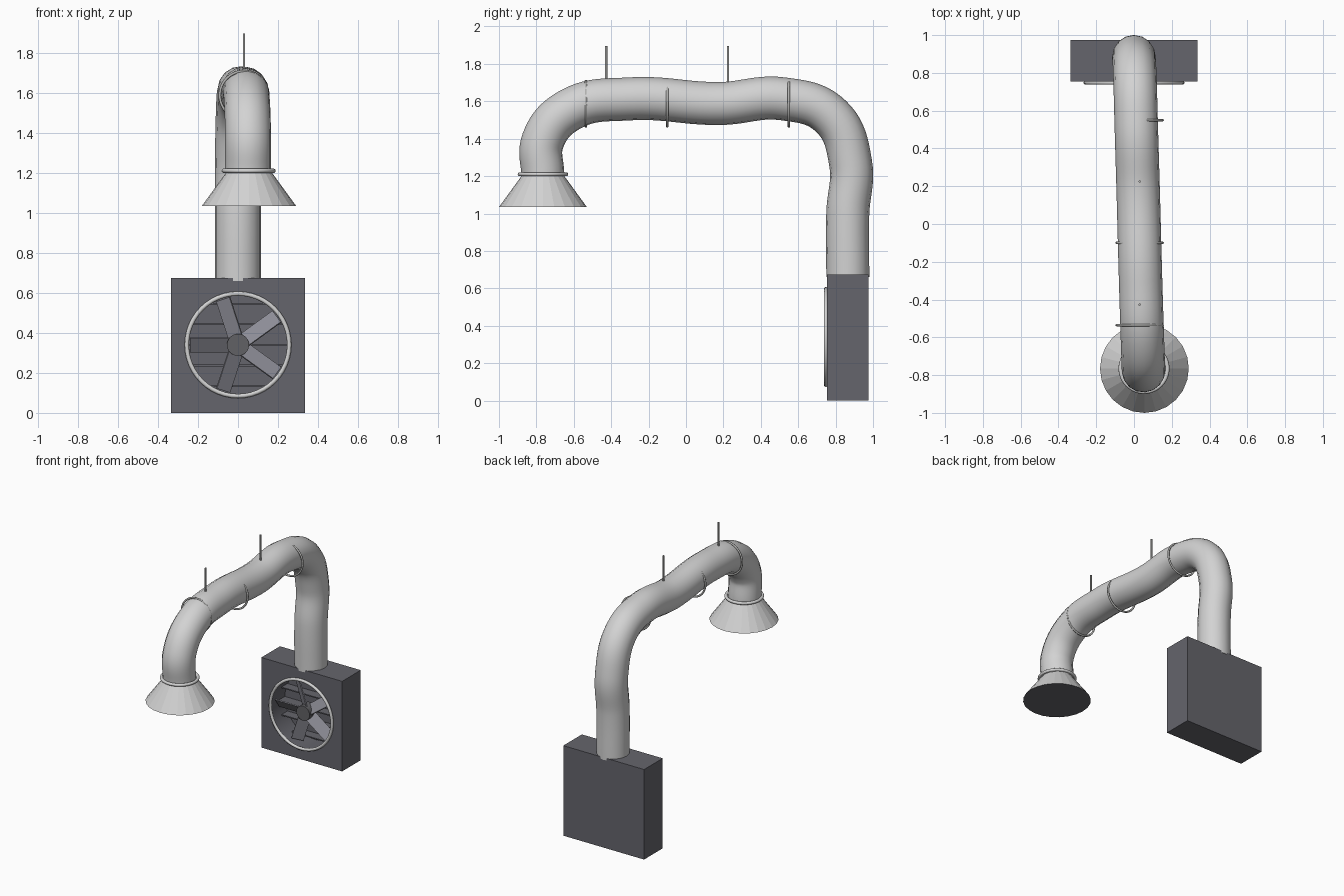
import bpy, math
from mathutils import Matrix, Vector

cube = bpy.data.objects.get("Cube")
if cube:
    bpy.data.objects.remove(cube, do_unlink=True)


def material(name, r, g, b):
    m = bpy.data.materials.new(name)
    m.use_nodes = True
    m.diffuse_color = (r, g, b, 1)
    m.node_tree.nodes["Principled BSDF"].inputs["Base Color"].default_value = (r, g, b, 1)
    return m


LIGHT = material("light_sheet_metal", 0.65, 0.65, 0.65)
STEEL = material("bracket_steel", 0.45, 0.45, 0.44)
DARK = material("dark_housing", 0.13, 0.13, 0.15)
BLADE = material("fan_blade_grey", 0.27, 0.27, 0.31)
HUB = material("fan_hub_grey", 0.12, 0.12, 0.13)


def finish(name, mat, smooth=False):
    ob = bpy.context.object
    ob.name = name
    ob.data.materials.clear()
    ob.data.materials.append(mat)
    if smooth:
        bpy.ops.object.shade_smooth_by_angle(angle=math.radians(40))
    return ob


def box(name, loc, size, mat, matrix=None):
    bpy.ops.mesh.primitive_cube_add(size=1)
    ob = finish(name, mat)
    ob.data.transform(Matrix.Diagonal((*size, 1)))
    ob.data.transform(Matrix.Translation(loc))
    if matrix:
        ob.data.transform(matrix)
    return ob


def cylinder(name, loc, r, depth, mat, along_y=False, sides=32):
    rot = (math.pi / 2, 0, 0) if along_y else (0, 0, 0)
    bpy.ops.mesh.primitive_cylinder_add(vertices=sides, radius=r, depth=depth, location=loc, rotation=rot)
    return finish(name, mat, True)


def ring(name, loc, major, minor, mat, along_y=False):
    rot = (math.pi / 2, 0, 0) if along_y else (0, 0, 0)
    bpy.ops.mesh.primitive_torus_add(major_radius=major, minor_radius=minor, major_segments=48,
                                     minor_segments=10, location=loc, rotation=rot)
    return finish(name, mat, True)


# Housing with a round recess for the fan
FAN_Z = 0.34
housing = box("housing", (0, 0.865, 0.3375), (0.67, 0.22, 0.675), DARK)
cutter = cylinder("recess_cutter", (0, 0.80, FAN_Z), 0.255, 0.24, DARK, True, 48)
cutter.hide_render = True
cut = housing.modifiers.new("recess", "BOOLEAN")
cut.operation = "DIFFERENCE"
cut.solver = "EXACT"
cut.object = cutter
bpy.ops.object.select_all(action="DESELECT")
bpy.context.view_layer.objects.active = housing
housing.select_set(True)
bpy.ops.object.modifier_apply(modifier="recess")
bpy.data.objects.remove(cutter, do_unlink=True)
bpy.ops.object.shade_smooth_by_angle(angle=math.radians(30))

# Fan: rim, hub, five pitched blades
ring("fan_rim", (0, 0.748, FAN_Z), 0.256, 0.011, LIGHT, True)
cylinder("fan_hub", (0, 0.81, FAN_Z), 0.055, 0.08, HUB, True)
for i in range(5):
    spin = Matrix.Rotation(math.radians(36 + 72 * i), 4, "Y").inverted()
    pitch = Matrix.Rotation(math.radians(-35), 4, "X")
    place = Matrix.Translation((0, 0.81, FAN_Z)) @ spin @ pitch
    box(f"fan_blade_{i + 1}", (0.14, 0, 0), (0.2, 0.008, 0.085), BLADE, place)

# Horizontal slats behind the fan
for i in range(-2, 3):
    z = 0.103 * i
    width = 2 * math.sqrt(0.252 ** 2 - z * z)
    box(f"slat_{i + 3}", (0, 0.88, FAN_Z + z), (width, 0.07, 0.008), DARK)

# Duct swept along a smooth path
path = [(0, 0.865, 0.66), (0, 0.865, 1.0), (0.0, 0.88, 1.27), (0.005, 0.775, 1.52),
        (0.012, 0.52, 1.613), (0.022, 0.18, 1.588), (0.035, -0.3, 1.613),
        (0.045, -0.62, 1.555), (0.05, -0.765, 1.39), (0.05, -0.765, 1.2)]
curve = bpy.data.curves.new("duct", "CURVE")
curve.dimensions = "3D"
curve.bevel_depth = 0.115
curve.bevel_resolution = 6
curve.resolution_u = 10
curve.use_fill_caps = True
spline = curve.splines.new("BEZIER")
spline.bezier_points.add(len(path) - 1)
for point, co in zip(spline.bezier_points, path):
    point.co = Vector(co)
    point.handle_left_type = point.handle_right_type = "AUTO"
duct = bpy.data.objects.new("duct", curve)
bpy.context.collection.objects.link(duct)
bpy.ops.object.select_all(action="DESELECT")
bpy.context.view_layer.objects.active = duct
duct.select_set(True)
bpy.ops.object.convert(target="MESH")
finish("duct", LIGHT, True)

# Intake hood with a dark mouth, and its collar
bpy.ops.mesh.primitive_cone_add(vertices=24, radius1=0.235, radius2=0.115, depth=0.165,
                                location=(0.055, -0.765, 1.1175))
hood = finish("intake_hood", LIGHT)
hood.data.materials.append(DARK)
for face in hood.data.polygons:
    if face.normal.z < -0.9:
        face.material_index = 1
ring("hood_collar", (0.053, -0.765, 1.21), 0.124, 0.011, LIGHT)

# Support rings and hanging rods
for i, y in enumerate((-0.535, -0.10, 0.55)):
    ring(f"support_ring_{i + 1}", (0.03, y, 1.587), 0.121, 0.007, STEEL, True)
for i, y in enumerate((-0.427, 0.225)):
    cylinder(f"hanging_rod_{i + 1}", (0.03, y, 1.7975), 0.006, 0.195, STEEL, sides=12)
